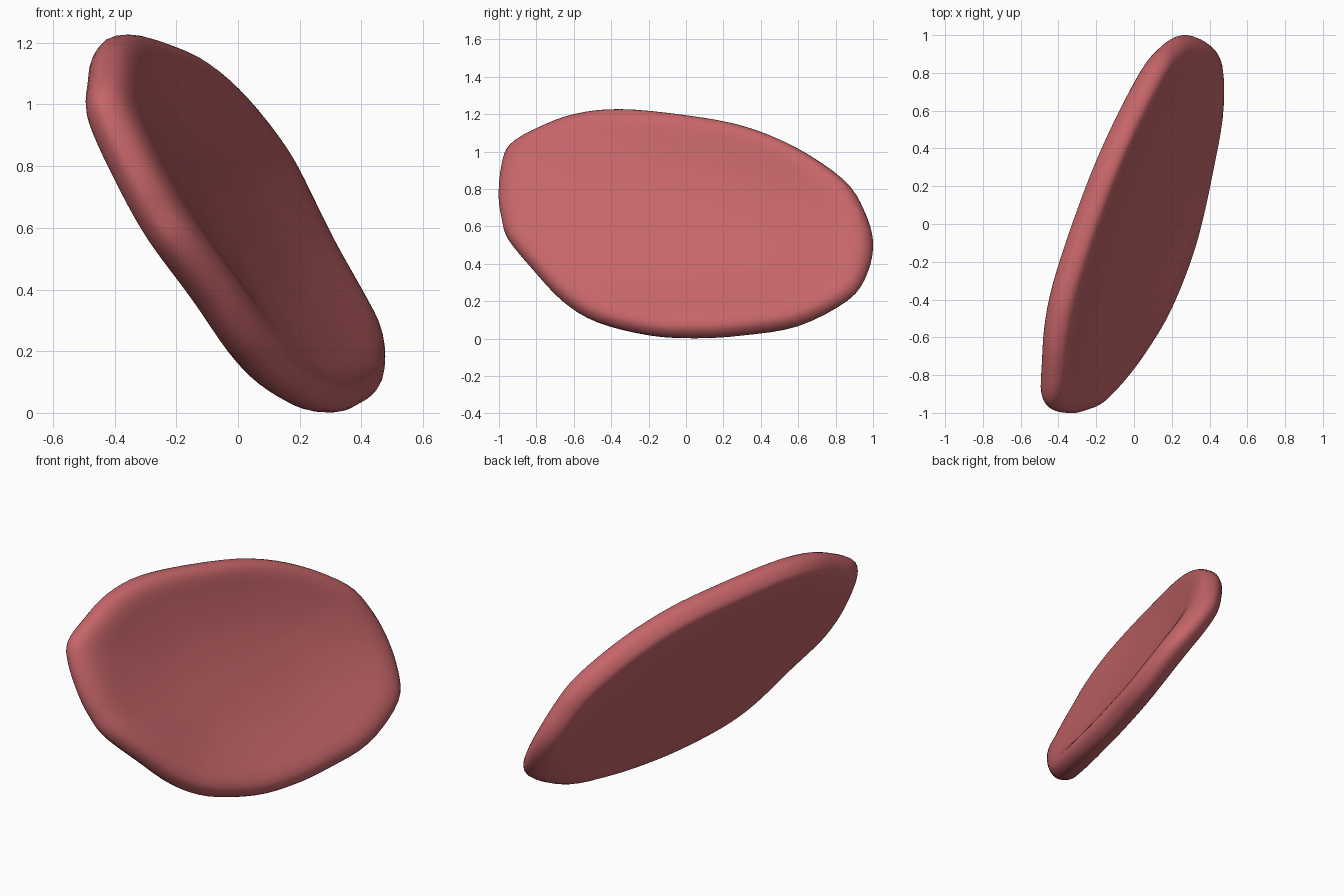
import bpy
import bmesh
from math import cos, tau
from mathutils import Vector

cube = bpy.data.objects.get("Cube")
if cube:
    bpy.data.objects.remove(cube, do_unlink=True)

# Dusty red for the whole cushion
red = bpy.data.materials.new("dusty_red")
red.use_nodes = True
colour = (0.56, 0.13, 0.14, 1)
red.diffuse_color = colour
red.node_tree.nodes["Principled BSDF"].inputs["Base Color"].default_value = colour

# Outline across the tilted plate, as (y, z, warp)
outline = [(-1, .76, -.02), (-.985, .92, -.028), (-.94, 1.03, -.022), (-.8, 1.115, 0),
           (-.6, 1.19, 0), (-.35, 1.217, 0), (0, 1.185, .025), (.32, 1.125, .05),
           (.6, 1.01, .06), (.85, .84, .05), (.95, .69, .03), (1, .52, .005),
           (.97, .35, .04), (.87, .21, .075), (.6, .07, .06), (.3, .02, .045),
           (.05, .005, .045), (-.2, .02, .04), (-.48, .09, .015), (-.66, .2, 0),
           (-.82, .37, .015), (-.95, .53, -.005), (-.985, .64, -.02)]
# Section from the back centre round the rim to the dished front, as (radius, height)
section = [(0, -.075), (.35, -.075), (.7, -.077), (.88, -.074), (.955, -.058), (1, 0),
           (.975, .055), (.92, .078), (.84, .078), (.7, .058), (.45, .028), (.2, .016), (0, .015)]
SLOPE_Y, SLOPE_Z, OFFSET = .227, -.486, .27
normal = Vector((1, -SLOPE_Y, -SLOPE_Z)).normalized()
middle = Vector((0, .62))


def smooth_path(points, steps, closed):
    """Pass a smooth curve through the points."""
    pts = [Vector(p) for p in points]
    pts = [pts[-1]] + pts + pts[:2] if closed else [pts[0]] + pts + [pts[-1]]
    path = []
    for a, b, c, d in zip(pts, pts[1:], pts[2:], pts[3:]):
        for k in range(steps):
            t = k / steps
            path.append(b + (c - a) * t / 2 + (a - b * 2.5 + c * 2 - d / 2) * t * t
                        + (b * 3 - a - c * 3 + d) * t ** 3 / 2)
    return path if closed else path + [pts[-1]]


edge = smooth_path(outline, 4, True)
count = len(edge)


def warp(index, radius):
    """Spread the warp of the edge evenly over the plate."""
    r = .95 * radius
    weights = [1 / (1 - 2 * r * cos(tau * (index - k) / count) + r * r) for k in range(count)]
    return sum(w * p.z for w, p in zip(weights, edge)) / sum(weights)


def place(index, radius, height):
    y, z = middle + (edge[index].xy - middle) * radius
    x = SLOPE_Y * y + SLOPE_Z * z + OFFSET + warp(index, radius)
    return Vector((x, y, z)) + normal * height


# Loft the outline through the section
bm = bmesh.new()
rings = [[bm.verts.new(place(i, r, h)) for i in range(count)]
         for r, h in smooth_path(section, 3, False)]
for low, high in zip(rings, rings[1:]):
    for i in range(count):
        bm.faces.new((low[i - 1], low[i], high[i], high[i - 1]))
bmesh.ops.remove_doubles(bm, verts=bm.verts, dist=.0005)
bmesh.ops.recalc_face_normals(bm, faces=bm.faces)
mesh = bpy.data.meshes.new("dished_cushion")
bm.to_mesh(mesh)
bm.free()
mesh.materials.append(red)
cushion = bpy.data.objects.new("dished_cushion", mesh)
bpy.context.collection.objects.link(cushion)

bpy.context.view_layer.objects.active = cushion
cushion.select_set(True)
bpy.ops.object.shade_smooth()
